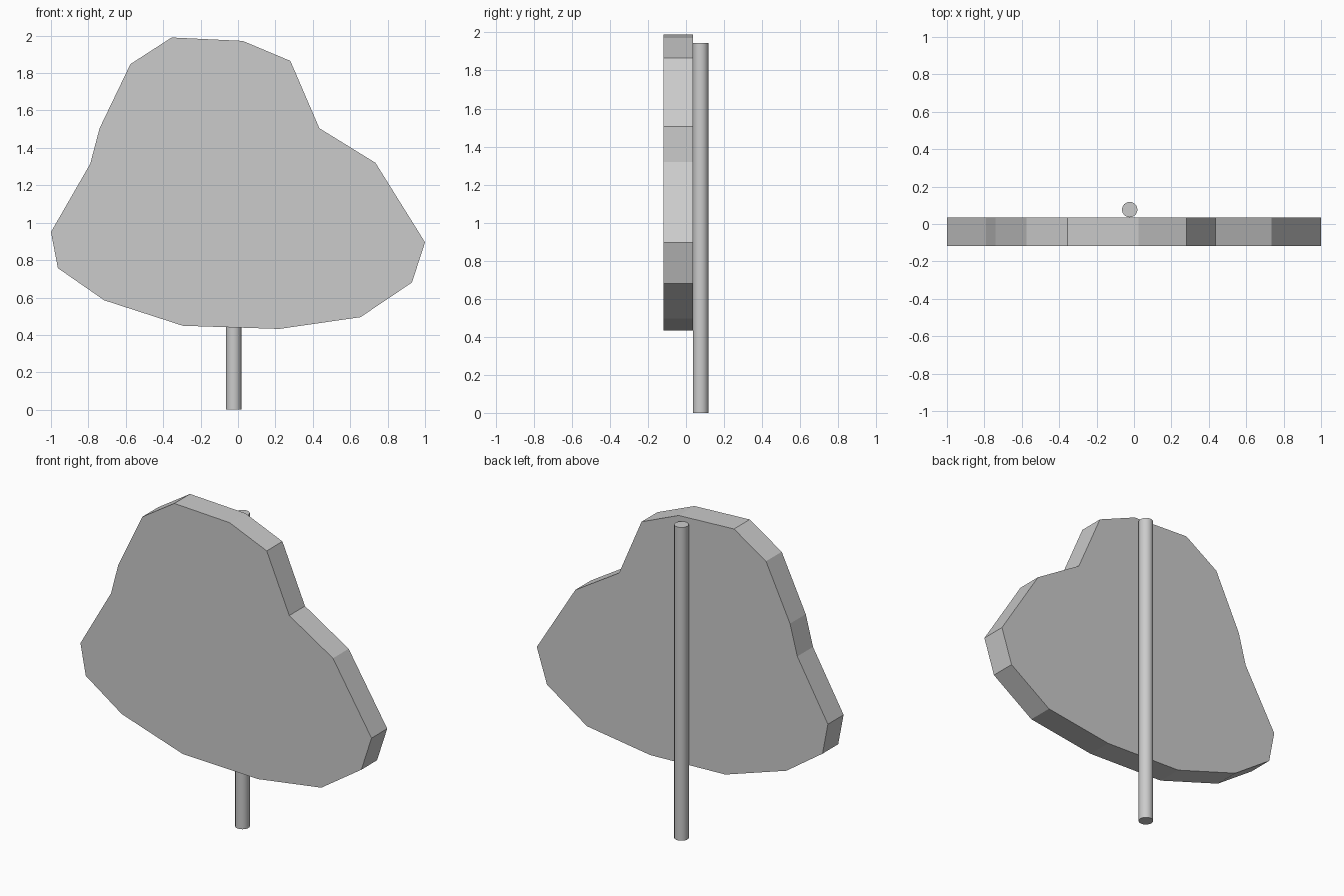
import bpy, bmesh

if "Cube" in bpy.data.objects:
    bpy.data.objects.remove(bpy.data.objects["Cube"])

# Canopy outline in x, z
outline = [(-0.355, 1.99), (0.025, 1.972), (0.28, 1.865), (0.435, 1.505),
           (0.735, 1.32), (1.0, 0.895), (0.93, 0.68), (0.655, 0.495),
           (0.22, 0.432), (-0.295, 0.449), (-0.715, 0.585), (-0.963, 0.757),
           (-1.0, 0.95), (-0.79, 1.315), (-0.74, 1.505), (-0.575, 1.848)]
FRONT, BACK, R = -0.118, 0.036, 0.041

# Flat canopy board: outline extruded along y
bm = bmesh.new()
face = bm.faces.new([bm.verts.new((x, FRONT, z)) for x, z in outline])
ext = bmesh.ops.extrude_face_region(bm, geom=[face])
verts = [g for g in ext["geom"] if isinstance(g, bmesh.types.BMVert)]
bmesh.ops.translate(bm, vec=(0, BACK - FRONT, 0), verts=verts)
# Close the front if the extrusion consumed the source face
if not any(all(abs(v.co.y - FRONT) < 1e-5 for v in f.verts) for f in bm.faces):
    bmesh.ops.holes_fill(bm, edges=bm.edges[:])
bmesh.ops.recalc_face_normals(bm, faces=bm.faces[:])
mesh = bpy.data.meshes.new("tree_canopy")
bm.to_mesh(mesh)
bm.free()
canopy = bpy.data.objects.new("tree_canopy", mesh)
bpy.context.collection.objects.link(canopy)

# Support pole touching the back of the board
H = 1.945
bpy.ops.mesh.primitive_cylinder_add(vertices=32, radius=R, depth=H,
                                    location=(-0.023, BACK + R, H / 2))
pole = bpy.context.object
pole.name = "support_pole"
bpy.ops.object.shade_smooth_by_angle()
